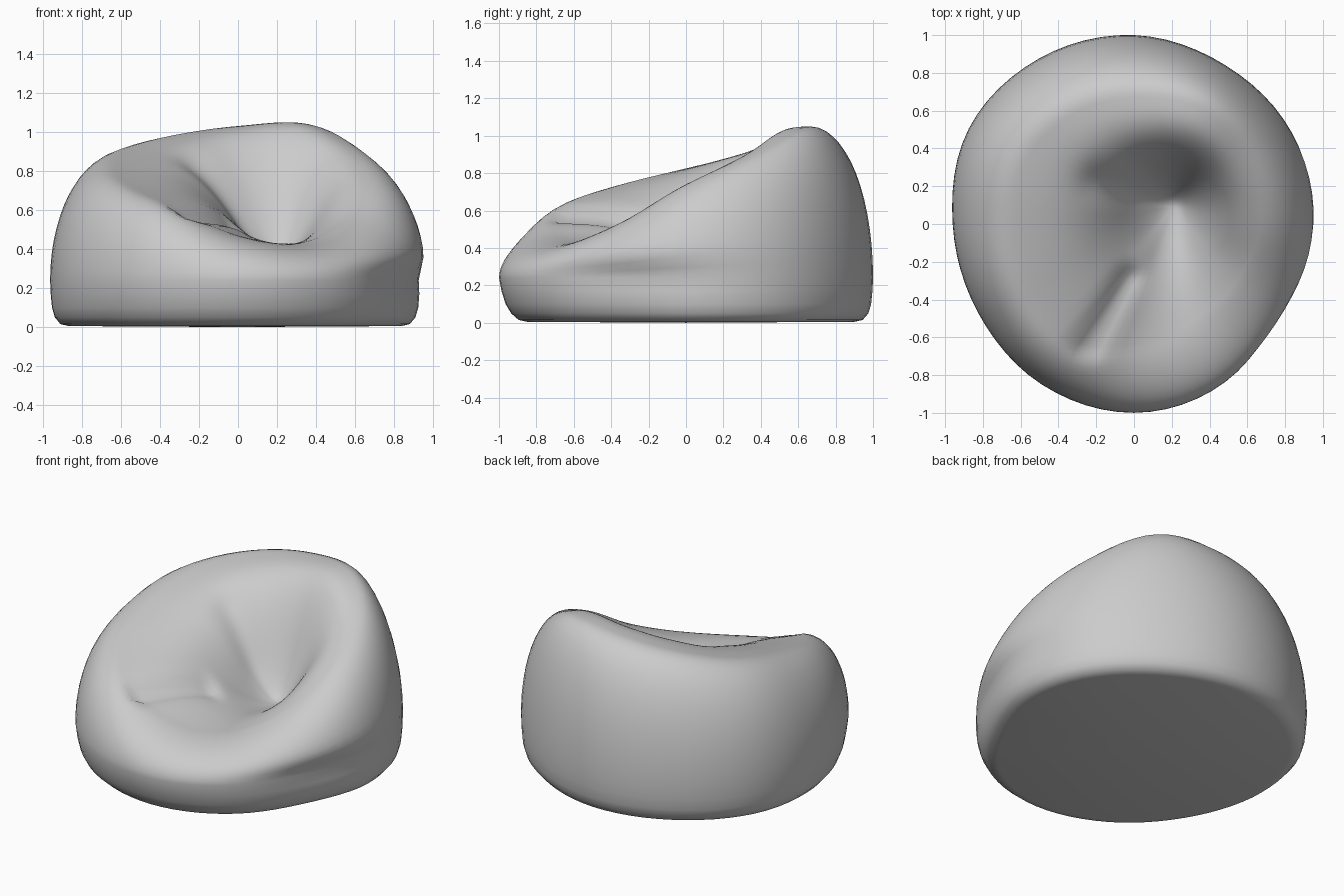
import bpy, bmesh, math
from mathutils import Vector

cube = bpy.data.objects.get("Cube")
if cube:
    bpy.data.objects.remove(cube, do_unlink=True)

SEG, WALL, SEAT = 72, 14, 28
# Every 30 degrees counter-clockwise from +x
outline = [.965, .97, .97, 1.0, 1.01, 1.01, .96, .95, .98, 1.0, .98, .95]
rim_radius = [.68, .70, .72, .69, .69, .69, .65, .68, .73, .66, .62, .64]
rim_height = [.74, .90, 1.04, 1.03, .98, .905, .825, .74, .63, .47, .43, .54]
pit = Vector((.21, .09, .35))


def around(values, t):
    """Smooth closed interpolation of values, t in turns."""
    n = len(values)
    i, f = int(t * n), t * n - int(t * n)
    a, b, c, d = (values[(i + k) % n] for k in (-1, 0, 1, 2))
    return b + .5 * f * (c - a + f * (2*a - 5*b + 4*c - d + f * (3*(b - c) + d - a)))


def crease(p, start, end, width, depth):
    """Depth of a soft fold along a line on the seat."""
    a, ab, q = Vector(start), Vector(end) - Vector(start), p.to_2d()
    s = max(0, min(1, (q - a).dot(ab) / ab.length_squared))
    return depth * math.exp(-((q - a - ab * s).length / width) ** 2)


def section(t):
    """Points of one radial section, from the base edge to near the pit."""
    ang = t * math.tau
    d = Vector((math.cos(ang), math.sin(ang), 0))
    r, rc, zc = (around(v, t) for v in (outline, rim_radius, rim_height))
    front = max(0, -d.y)
    pts = [d * r * (k - front * f) + Vector((0, 0, z)) for k, f, z in
           ((.90, .05, .005), (.945, .05, .015), (.975, .04, .05),
            (.99, .025, .10), (.997, .01, .17))]
    # Bulging outer wall
    belly = .24
    for i in range(WALL + 1):
        a = i / WALL * math.pi / 2
        p = d * (rc + (r - rc) * math.cos(a))
        p.z = belly + (zc - belly) * math.sin(a)
        pts.append(p)
    # Tuck and long wrinkle low on the left side
    side = math.exp(-((math.remainder(ang + .35, math.tau)) / .55) ** 2)
    for p in pts:
        tuck = .055 / (1 + math.exp((p.z - .31) / .03))
        p -= d * side * (tuck + .02 * math.exp(-((p.z - .25) / .06) ** 2))
    # Padded inner slope, gentle at the rim and steep near the pit
    rim = pts[-1].copy()
    fullness = 1.65 - .3 * d.x
    for i in range(1, SEAT):
        s = i / SEAT
        p = rim.lerp(pit, s)
        p.z = pit.z + (rim.z - pit.z) * (1 + math.cos(math.pi * s ** fullness)) / 2
        pts.append(p)
    # Folds in the cloth
    for p in pts[8:]:
        p.z -= crease(p, (-.03, -.28), (-.25, -.66), .06, .05)
        p.z -= crease(p, (-.2, .22), (0, .14), .09, .03)
    return pts


# Closed bag lofted from the radial sections
bm = bmesh.new()
rows = [[bm.verts.new(p) for p in section(i / SEG)] for i in range(SEG)]
base_mid = bm.verts.new((0, 0, 0))
pit_mid = bm.verts.new(pit)
for i, a in enumerate(rows):
    b = rows[(i + 1) % SEG]
    bm.faces.new((base_mid, b[0], a[0]))
    bm.faces.new((pit_mid, a[-1], b[-1]))
    for j in range(len(a) - 1):
        bm.faces.new((a[j], b[j], b[j + 1], a[j + 1]))
bmesh.ops.recalc_face_normals(bm, faces=bm.faces)
for f in bm.faces:
    f.smooth = True
mesh = bpy.data.meshes.new("bean_bag")
bm.to_mesh(mesh)
bm.free()
bag = bpy.data.objects.new("bean_bag", mesh)
bpy.context.collection.objects.link(bag)

# Grey cloth
cloth = bpy.data.materials.new("grey_cloth")
cloth.use_nodes = True
grey = (.6, .6, .6, 1)
cloth.diffuse_color = grey
cloth.node_tree.nodes["Principled BSDF"].inputs["Base Color"].default_value = grey
mesh.materials.append(cloth)
